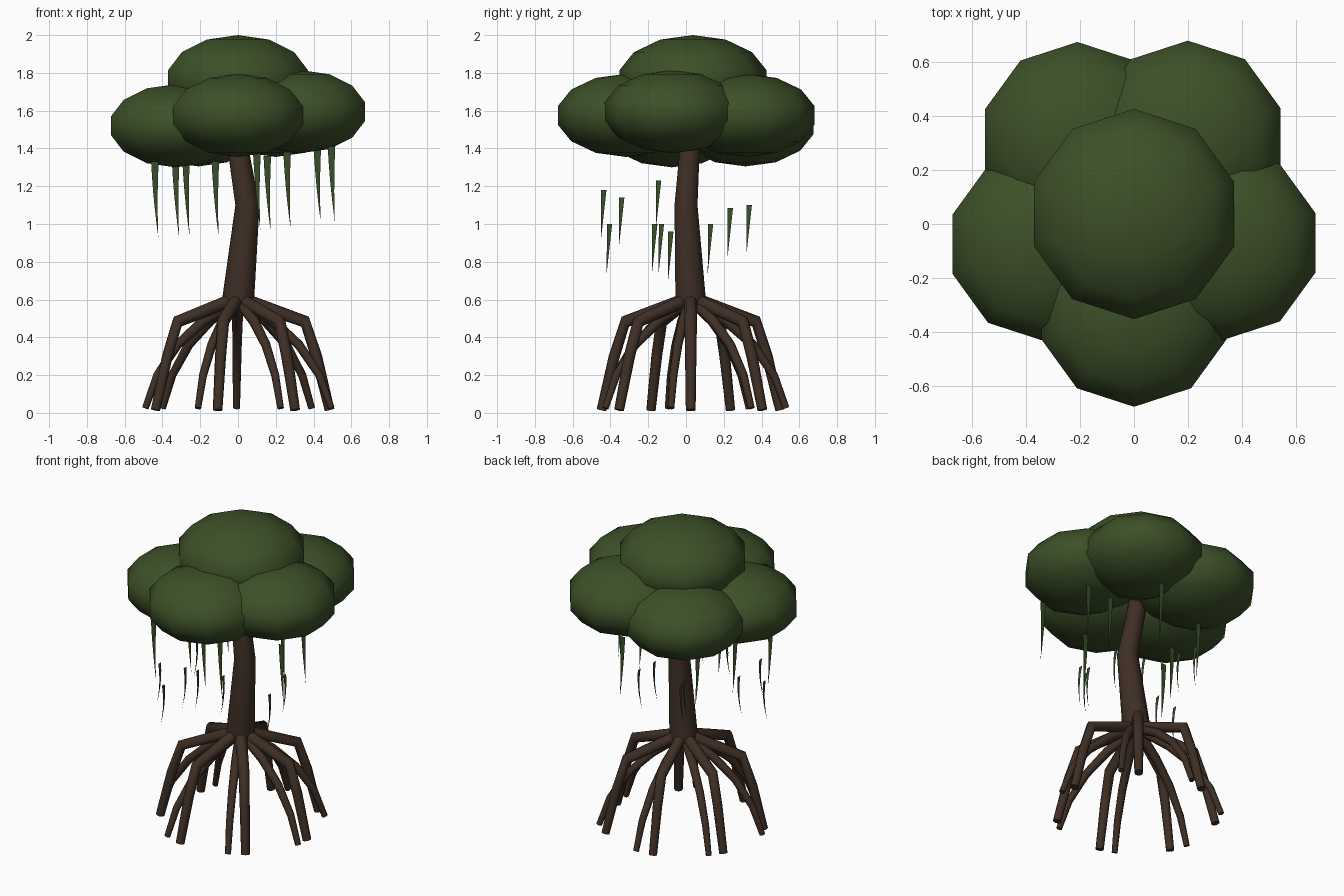
import bpy, bmesh, math
from mathutils import Vector

if "Cube" in bpy.data.objects:
    bpy.data.objects.remove(bpy.data.objects["Cube"])

CENTRE = Vector((0, 0.025, 0))


def material(name, rgb):
    m = bpy.data.materials.new(name)
    m.diffuse_color = (*rgb, 1)
    m.use_nodes = True
    m.node_tree.nodes["Principled BSDF"].inputs["Base Color"].default_value = m.diffuse_color
    return m


LEAF = material("leaf green", (0.045, 0.08, 0.021))
VINE = material("vine green", (0.038, 0.075, 0.02))
BARK = material("bark brown", (0.049, 0.028, 0.018))


def finish(name, bm, mat, smooth=True):
    bmesh.ops.recalc_face_normals(bm, faces=bm.faces)
    mesh = bpy.data.meshes.new(name)
    bm.to_mesh(mesh)
    bm.free()
    mesh.materials.append(mat)
    for p in mesh.polygons:
        # end caps with many sides stay flat
        p.use_smooth = smooth and len(p.vertices) < 6
    ob = bpy.data.objects.new(name, mesh)
    bpy.context.collection.objects.link(ob)
    return ob


def tube(name, path, radii, side, mat, sides=8):
    """Tapered tube along a path lying in the plane whose normal is side."""
    bm = bmesh.new()
    rings = []
    for i, p in enumerate(path):
        before = path[max(i - 1, 0)]
        after = path[min(i + 1, len(path) - 1)]
        normal = side.cross((after - before).normalized())
        ring = []
        for k in range(sides):
            a = math.tau * k / sides
            ring.append(bm.verts.new(
                p + radii[i] * (math.cos(a) * normal + math.sin(a) * side)))
        rings.append(ring)
    for lo, hi in zip(rings, rings[1:]):
        for k in range(sides):
            j = (k + 1) % sides
            bm.faces.new((lo[k], lo[j], hi[j], hi[k]))
    bm.faces.new(rings[0][::-1])
    bm.faces.new(rings[-1])
    return finish(name, bm, mat)


def strip(name, top, length, width, across, bend, mat):
    """Flat hanging vine that narrows to a point and bends on the way down."""
    bm = bmesh.new()
    rows = []
    steps = 5
    for i in range(steps):
        t = i / steps
        p = top + bend(t) - Vector((0, 0, length * t))
        half = across * width * 0.5 * (1 - t)
        rows.append((bm.verts.new(p - half), bm.verts.new(p + half)))
    tip = bm.verts.new(top + bend(1) - Vector((0, 0, length)))
    for (a, b), (c, d) in zip(rows, rows[1:]):
        bm.faces.new((a, b, d, c))
    bm.faces.new((*rows[-1], tip))
    return finish(name, bm, mat, smooth=False)


# canopy: flattened leaf clumps (x, y, z, radius, half height)
CLUMPS = [
    (0.0, 0.037, 1.76, 0.40, 0.24),
    (0.0, -0.318, 1.575, 0.37, 0.22),
    (0.33, -0.07, 1.595, 0.37, 0.22),
    (0.20, 0.32, 1.575, 0.37, 0.22),
    (-0.21, 0.315, 1.525, 0.37, 0.22),
    (-0.33, -0.075, 1.52, 0.37, 0.22),
]
for i, (x, y, z, r, h) in enumerate(CLUMPS):
    bm = bmesh.new()
    bmesh.ops.create_uvsphere(bm, u_segments=10, v_segments=7, radius=1)
    for v in bm.verts:
        v.co = Vector((x + v.co.x * r, y + v.co.y * r, z + v.co.z * h))
    finish(f"leaf_clump_{i + 1}", bm, LEAF)

# bent trunk
tube("trunk",
     [Vector(p) for p in ((0, 0.025, 0.59), (0.05, 0.0, 1.10),
                          (0.0, 0.02, 1.40), (-0.01, 0.025, 1.52))],
     (0.085, 0.064, 0.055, 0.05), Vector((0, 1, 0)), BARK, 10)


# two rings of stilt roots, profiles given as (distance, height)
def root_ring(name, start, profile, radii):
    for k in range(7):
        a = math.radians(start) + math.tau * k / 7
        out = Vector((math.cos(a), math.sin(a), 0))
        path = [CENTRE + out * d + Vector((0, 0, z)) for d, z in profile]
        tube(f"{name}_{k + 1}", path, radii,
             Vector((-math.sin(a), math.cos(a), 0)), BARK)


root_ring("main_root", 0,
          ((0.0, 0.61), (0.355, 0.483), (0.415, 0.30), (0.485, 0.015)),
          (0.036, 0.033, 0.03, 0.026))
root_ring("inner_root", -12,
          ((0.0, 0.60), (0.19, 0.485), (0.33, 0.36), (0.44, 0.20), (0.505, 0.025)),
          (0.03, 0.028, 0.025, 0.022, 0.018))

# upper vines hanging from the leaves (x, y, tip height)
UPPER = [
    (-0.44, -0.25, 0.93), (-0.33, -0.04, 0.93), (-0.275, 0.27, 0.94),
    (-0.12, -0.19, 0.93), (0.10, -0.33, 0.97), (0.155, 0.44, 0.96),
    (0.26, 0.09, 0.98), (0.42, 0.08, 1.01), (0.495, -0.255, 1.01),
]
for i, (x, y, tip) in enumerate(UPPER):
    strip(f"upper_vine_{i + 1}", Vector((x, y, tip + 0.40)), 0.40, 0.04,
          Vector((1, 0, 0)), lambda t: Vector((0.018 * t * t, 0, 0)), VINE)

# lower vines, turned a quarter turn (x, y, top height)
LOWER = [
    (0.01, -0.435, 1.18), (0.13, -0.34, 1.14), (-0.20, -0.145, 1.23),
    (0.285, -0.08, 0.96), (-0.155, 0.235, 1.085), (-0.20, 0.335, 1.10),
    (-0.26, -0.405, 1.0), (-0.455, -0.165, 1.0), (-0.295, -0.13, 1.0),
    (0.25, 0.13, 1.0),
]
for i, (x, y, z) in enumerate(LOWER):
    strip(f"lower_vine_{i + 1}", Vector((x, y, z)), 0.26, 0.028,
          Vector((0, 1, 0)),
          lambda t: Vector((0.05 * t * (0.8 - t), -0.015 * t, 0)), VINE)
